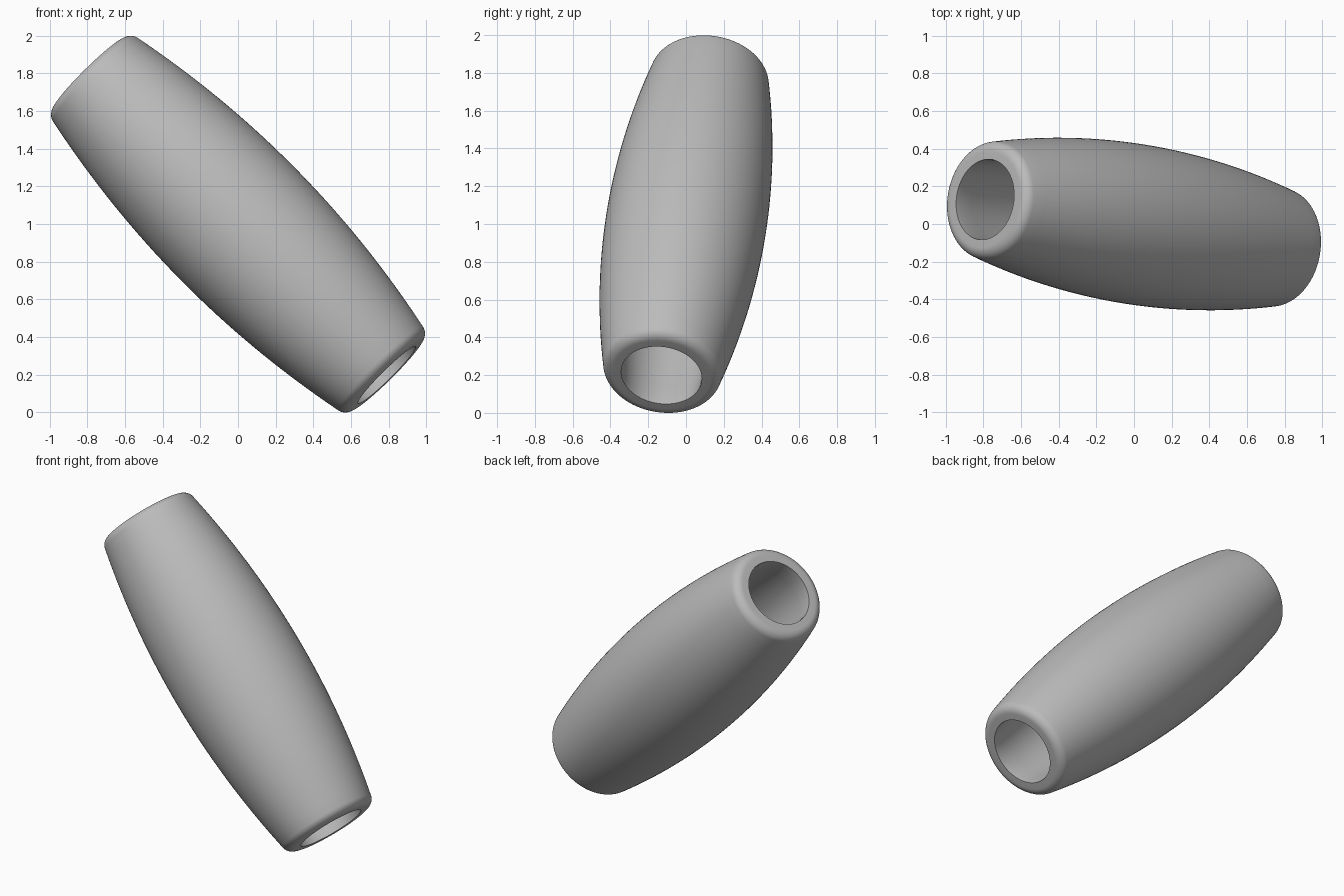
import bpy, bmesh, math
from mathutils import Vector

cube = bpy.data.objects.get("Cube")
if cube:
    bpy.data.objects.remove(cube, do_unlink=True)

SEGMENTS = 96
HALF = 1.132          # half length along the axis
MID_R = 0.425         # radius at the belly
HOLE_R = 0.215        # radius of the end openings
FILLET = 0.06         # rounding of the end rims
FILLET_R = 0.257      # radius at the centre of the rounding
LIP = 0.045           # depth of the straight lip
BORE_R = 0.29         # widest radius of the hollow
AXIS = Vector((-0.79, 0.13, 0.80))

mat = bpy.data.materials.new("plain grey")
mat.use_nodes = True
grey = (0.5, 0.5, 0.5, 1)
mat.diffuse_color = grey
mat.node_tree.nodes["Principled BSDF"].inputs["Base Color"].default_value = grey


def bulge(mid, end, half, steps):
    """Points (radius, height) of a shallow arc from the middle to one end."""
    return [(mid + (end - mid) * (i / steps) ** 2, half * i / steps)
            for i in range(steps + 1)]


# Upper half of the wall: outer belly, rounded rim, flat face, lip, hollow
tilt = math.radians(11.6)
rim_z = HALF - FILLET
outer = bulge(MID_R, FILLET_R + FILLET * math.cos(tilt),
              rim_z + FILLET * math.sin(tilt), 16)
rim = []
for i in range(1, 9):
    a = tilt + (math.pi / 2 - tilt) * i / 8
    rim.append((FILLET_R + FILLET * math.cos(a), rim_z + FILLET * math.sin(a)))
inner = bulge(BORE_R, HOLE_R, HALF - LIP, 12)[::-1]
half = outer + rim + [(HOLE_R, HALF)] + inner

# Mirror the half profile into a closed loop
profile = half + [(r, -z) for r, z in half[-2:0:-1]]

# Revolve the loop around the axis
bm = bmesh.new()
rings = []
for s in range(SEGMENTS):
    a = 2 * math.pi * s / SEGMENTS
    rings.append([bm.verts.new((r * math.cos(a), r * math.sin(a), z))
                  for r, z in profile])
n = len(profile)
for s in range(SEGMENTS):
    here, after = rings[s], rings[(s + 1) % SEGMENTS]
    for i in range(n):
        j = (i + 1) % n
        bm.faces.new((here[i], after[i], after[j], here[j]))
bmesh.ops.recalc_face_normals(bm, faces=bm.faces)

# Lean the barrel onto its diagonal axis, resting on the ground
turn = AXIS.to_track_quat('Z', 'Y').to_matrix()
bmesh.ops.rotate(bm, verts=bm.verts, cent=(0, 0, 0), matrix=turn)
low = min(v.co.z for v in bm.verts)
bmesh.ops.translate(bm, verts=bm.verts, vec=(0, 0, -low))

mesh = bpy.data.meshes.new("barrel_bead")
bm.to_mesh(mesh)
bm.free()
mesh.materials.append(mat)
bead = bpy.data.objects.new("barrel_bead", mesh)
bpy.context.collection.objects.link(bead)

bpy.ops.object.select_all(action='DESELECT')
bead.select_set(True)
bpy.context.view_layer.objects.active = bead
bpy.ops.object.shade_smooth_by_angle(angle=math.radians(20))
